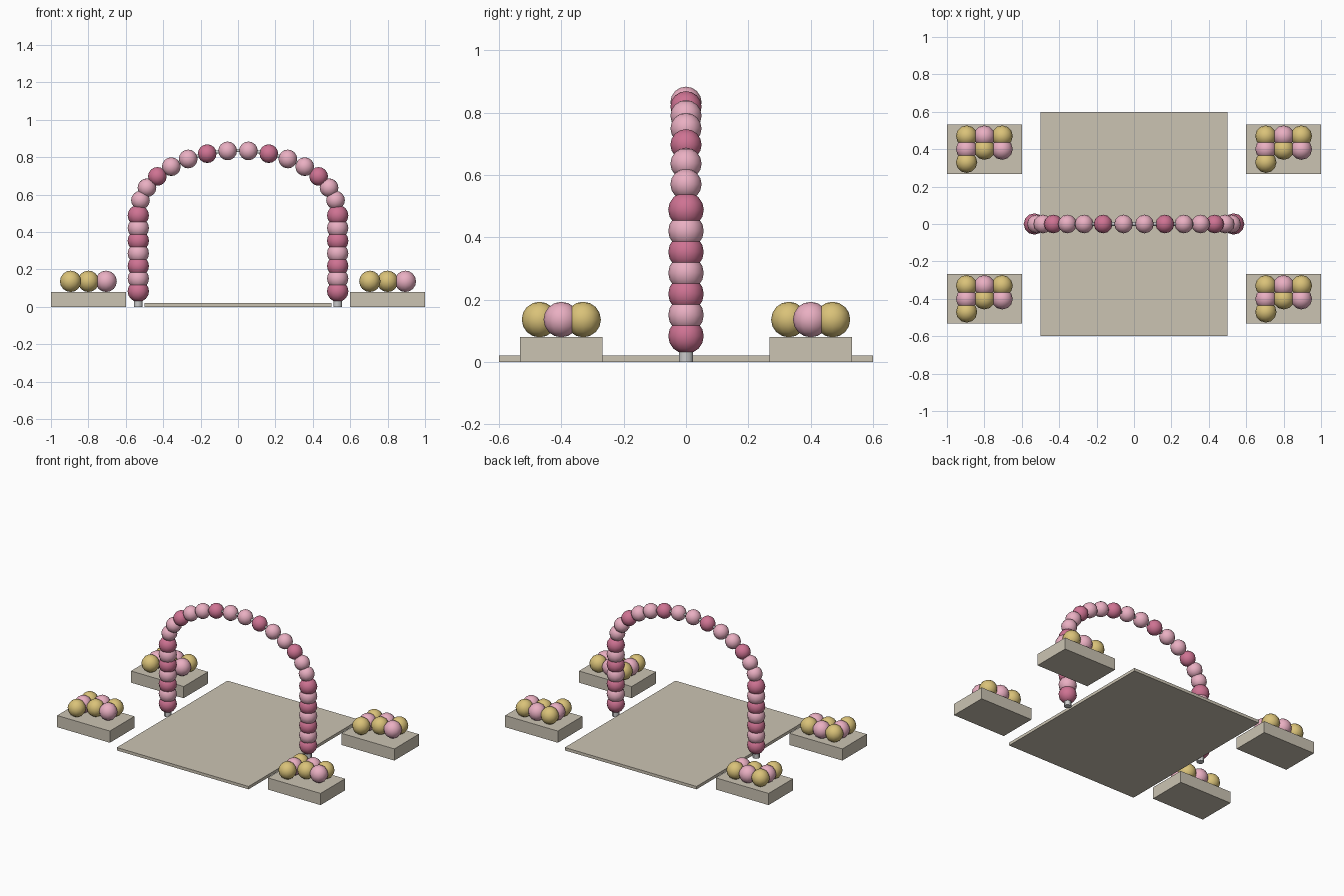
import bpy
from math import sin, cos, pi, radians

if "Cube" in bpy.data.objects:
    bpy.data.objects.remove(bpy.data.objects["Cube"])


def material(name, rgb):
    m = bpy.data.materials.new(name)
    m.diffuse_color = (*rgb, 1)
    m.use_nodes = True
    m.node_tree.nodes["Principled BSDF"].inputs["Base Color"].default_value = m.diffuse_color
    return m


STONE = material("stone", (0.60, 0.55, 0.45))
ROSE = material("rose", (0.62, 0.17, 0.29))
PINK = material("pink", (0.82, 0.43, 0.54))
GOLD = material("gold", (0.70, 0.54, 0.19))


def box(name, x, y, sx, sy, h):
    bpy.ops.mesh.primitive_cube_add(size=1, location=(x, y, h / 2))
    o = bpy.context.object
    o.name = name
    o.scale = (sx, sy, h)
    o.data.materials.append(STONE)


def ball(name, loc, r, mat):
    bpy.ops.mesh.primitive_uv_sphere_add(segments=12, ring_count=8, radius=r, location=loc)
    o = bpy.context.object
    o.name = name
    o.data.materials.append(mat)
    bpy.ops.object.shade_smooth()


# Walkway slab
box("walkway", 0, 0, 1.0, 1.2, 0.02)

# Four planters, each with seven flower balls: two full rows and one extra
for sx in (-1, 1):
    for sy in (-1, 1):
        cx, cy = 0.8 * sx, 0.4 * sy
        box("planter", cx, cy, 0.4, 0.265, 0.08)
        for i in range(7):
            col, row = i % 3, i // 3
            ball("planter_flower", (cx + (col - 1) * 0.095, cy + 0.07 - row * 0.07, 0.136),
                 0.057, PINK if i % 2 else GOLD)

# Arch: half ellipse on top of two posts
POST_X, SPRING, RISE = 0.533, 0.50, 0.335
for s in (-1, 1):
    bpy.ops.mesh.primitive_cylinder_add(vertices=12, radius=0.023, depth=SPRING,
                                        location=(s * POST_X, 0, SPRING / 2))
    bpy.context.object.name = "arch_post"
    bpy.ops.object.shade_smooth_by_angle()
    # Alternating balls up the post
    for i in range(7):
        ball("post_flower", (s * POST_X, 0, 0.083 + i * 0.0675), 0.057, PINK if i % 2 else ROSE)
    # Smaller balls along the curve, measured from the crown
    for i in range(7):
        a = radians(6 + 12 * i)
        ball("arch_flower", (s * POST_X * sin(a), 0, SPRING + RISE * cos(a)),
             0.05, ROSE if i in (1, 4) else PINK)

# Thin hoop through the upper balls
curve = bpy.data.curves.new("arch_hoop", "CURVE")
curve.dimensions = "3D"
curve.bevel_depth = 0.01
curve.bevel_resolution = 1
sp = curve.splines.new("POLY")
N = 30
sp.points.add(N)
for i, p in enumerate(sp.points):
    a = pi * i / N
    p.co = (POST_X * cos(a), 0, SPRING + RISE * sin(a), 1)
bpy.context.collection.objects.link(bpy.data.objects.new("arch_hoop", curve))
